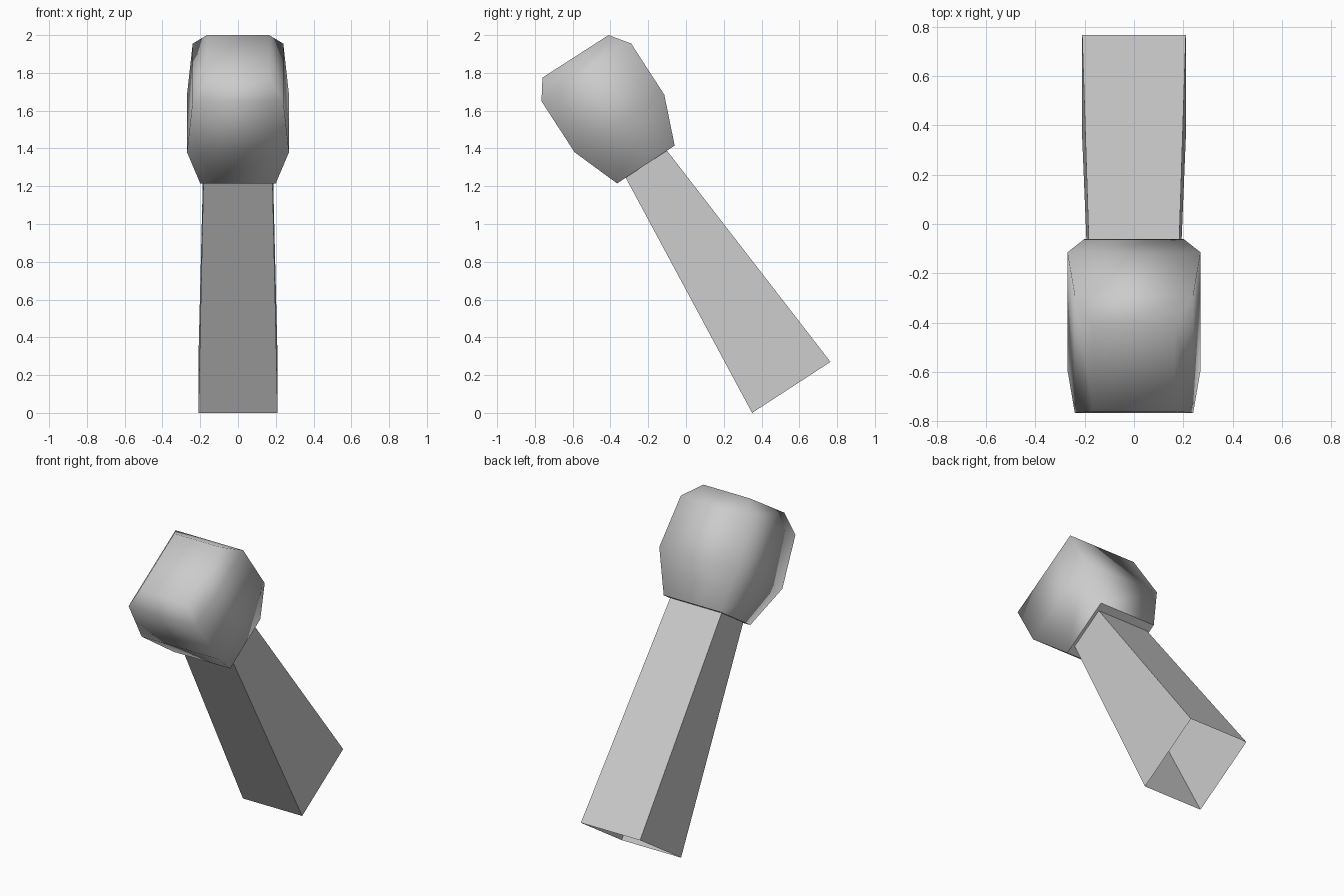
import bpy
import bmesh

cube = bpy.data.objects.get("Cube")
if cube:
    bpy.data.objects.remove(cube, do_unlink=True)

# One plain material for everything
GREY = (0.6, 0.6, 0.6, 1.0)
grey = bpy.data.materials.new("light_grey")
grey.use_nodes = True
grey.diffuse_color = GREY
grey.node_tree.nodes["Principled BSDF"].inputs["Base Color"].default_value = GREY


def loft(name, sections, cap_start=False, cap_end=False, smooth=False):
    """Join four-sided sections, each (front (y, z), back (y, z), half width)."""
    bm = bmesh.new()
    rings = []
    for (fy, fz), (by, bz), w in sections:
        corners = [(-w, fy, fz), (w, fy, fz), (w, by, bz), (-w, by, bz)]
        rings.append([bm.verts.new(c) for c in corners])
    for low, high in zip(rings, rings[1:]):
        for i in range(4):
            j = (i + 1) % 4
            bm.faces.new((low[i], low[j], high[j], high[i]))
    if cap_end:
        bm.faces.new(rings[-1])
    for face in bm.faces:
        face.smooth = smooth
    # The starting cap stays flat with a sharp rim
    if cap_start:
        base = bm.faces.new(rings[0][::-1])
        for edge in base.edges:
            edge.smooth = False
    bmesh.ops.recalc_face_normals(bm, faces=bm.faces)
    mesh = bpy.data.meshes.new(name)
    bm.to_mesh(mesh)
    bm.free()
    mesh.materials.append(grey)
    obj = bpy.data.objects.new(name, mesh)
    bpy.context.collection.objects.link(obj)
    return obj


# Leaning tapered handle, hollow with an open lower end
loft("handle", [
    ((0.35, 0.0), (0.765, 0.27), 0.21),
    ((-0.33, 1.265), (-0.11, 1.40), 0.182),
])

# Rounded box head, built along the leaning axis from the base up
loft("head", [
    ((-0.365, 1.215), (-0.06, 1.415), 0.20),
    ((-0.59, 1.38), (-0.115, 1.685), 0.27),
    ((-0.765, 1.65), (-0.29, 1.955), 0.24),
    ((-0.76, 1.775), (-0.41, 2.0), 0.165),
], cap_start=True, cap_end=True, smooth=True)
